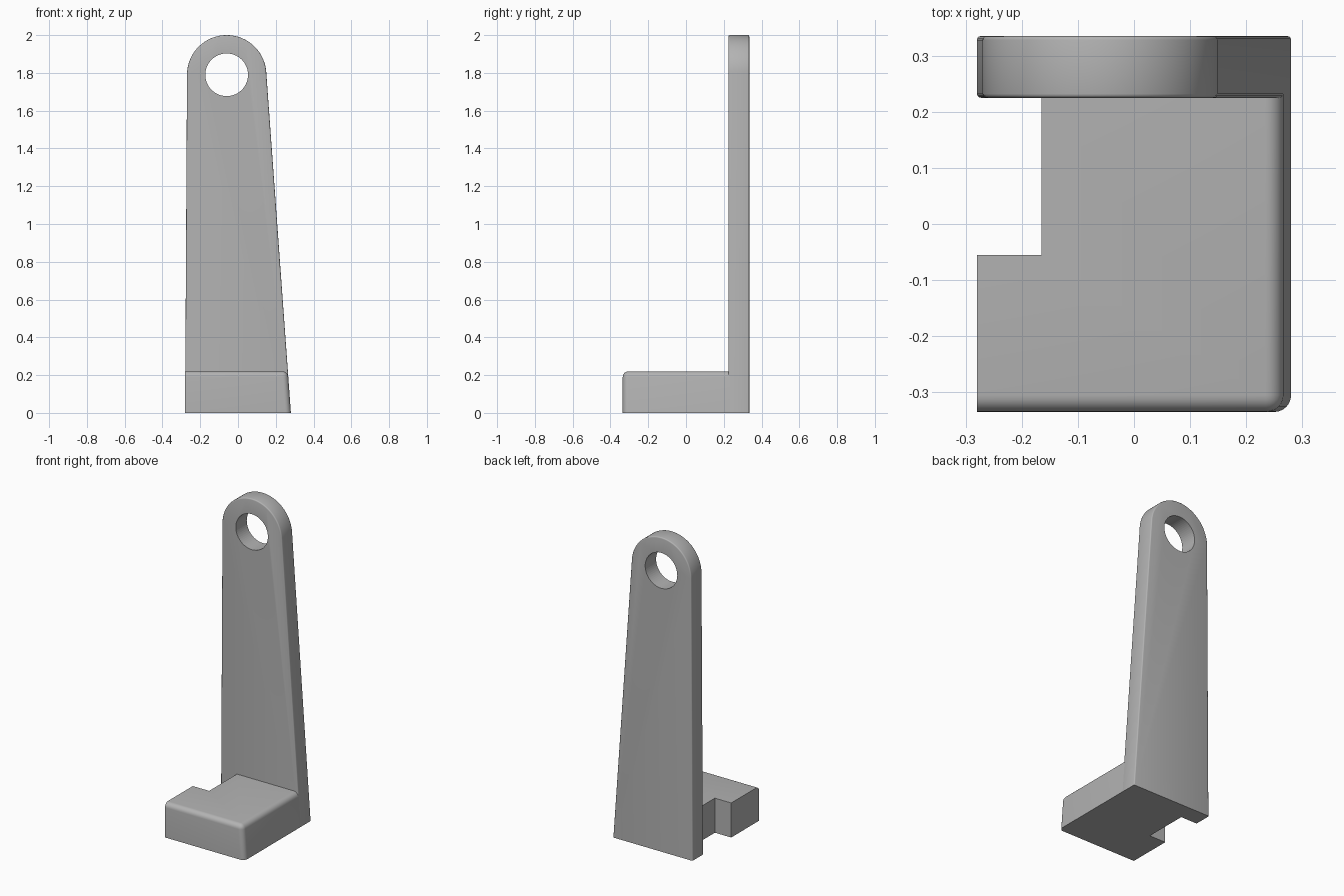
import bpy, bmesh, math
from mathutils import Vector

cube = bpy.data.objects.get("Cube")
if cube:
    bpy.data.objects.remove(cube, do_unlink=True)

grey = bpy.data.materials.new("plain grey")
grey.use_nodes = True
colour = (0.45, 0.45, 0.45, 1)
grey.diffuse_color = colour
grey.node_tree.nodes["Principled BSDF"].inputs["Base Color"].default_value = colour

HALF, FRONT, BACK = 0.28, -0.335, 0.335
PLATE_FRONT = 0.225
BASE_TOP = 0.22
EYE_X, EYE_Z, EYE_R, HOLE_R = -0.06, 1.79, 0.21, 0.113


def prism(points, along):
    """Extrude a closed outline of 3D points along a vector."""
    bm = bmesh.new()
    face = bm.faces.new([bm.verts.new(p) for p in points])
    out = bmesh.ops.extrude_face_region(bm, geom=[face])
    moved = [g for g in out["geom"] if isinstance(g, bmesh.types.BMVert)]
    bmesh.ops.translate(bm, verts=moved, vec=along)
    bmesh.ops.recalc_face_normals(bm, faces=bm.faces)
    return bm


def round_edges(bm, rule, radius, segments):
    edges = [e for e in bm.edges if rule(e)]
    bmesh.ops.bevel(bm, geom=edges, offset=radius, segments=segments,
                    profile=0.5, affect='EDGES', clamp_overlap=True)


def finish(bm, name):
    mesh = bpy.data.meshes.new(name)
    bm.to_mesh(mesh)
    bm.free()
    obj = bpy.data.objects.new(name, mesh)
    bpy.context.collection.objects.link(obj)
    mesh.materials.append(grey)
    return obj


def smooth(obj):
    bpy.ops.object.select_all(action='DESELECT')
    obj.select_set(True)
    bpy.context.view_layer.objects.active = obj
    bpy.ops.object.shade_smooth_by_angle(angle=math.radians(35))


def on_ground(edge):
    return all(v.co.z < 0.001 for v in edge.verts)


# Upright plate: tapered sides tangent to a round eye
def tangent_angle(side):
    to_foot = Vector((side * HALF - EYE_X, -EYE_Z))
    heading = math.atan2(to_foot.y, to_foot.x)
    return heading + side * math.acos(EYE_R / to_foot.length)


start = tangent_angle(1)
sweep = (tangent_angle(-1) - start) % math.tau
STEPS = 48
outline = [(-HALF, PLATE_FRONT, 0), (HALF, PLATE_FRONT, 0)]
for i in range(STEPS + 1):
    a = start + sweep * i / STEPS
    outline.append((EYE_X + EYE_R * math.cos(a), PLATE_FRONT, EYE_Z + EYE_R * math.sin(a)))
bm = prism(outline, (0, BACK - PLATE_FRONT, 0))
round_edges(bm, lambda e: not on_ground(e)
            and abs(e.verts[0].co.y - e.verts[1].co.y) < 0.001, 0.007, 3)
plate = finish(bm, "upright_plate")

# Hole through the eye
bm = bmesh.new()
bmesh.ops.create_cone(bm, cap_ends=True, segments=64, radius1=HOLE_R, radius2=HOLE_R, depth=1)
cutter = finish(bm, "hole_cutter")
cutter.rotation_euler.x = math.pi / 2
cutter.location = (EYE_X, BACK, EYE_Z)
cutter.hide_render = True
cutter.hide_set(True)
cut = plate.modifiers.new("hole", 'BOOLEAN')
cut.operation = 'DIFFERENCE'
cut.solver = 'EXACT'
cut.object = cutter
smooth(plate)

# Foot block with a side notch; its right side follows the plate's taper
NOTCH_X, NOTCH_Y, REAR = -0.165, -0.055, PLATE_FRONT + 0.008
foot = [(-HALF, FRONT), (HALF, FRONT), (HALF, REAR),
        (NOTCH_X, REAR), (NOTCH_X, NOTCH_Y), (-HALF, NOTCH_Y)]
bm = prism([(x, y, 0) for x, y in foot], (0, 0, BASE_TOP))
edge_x = EYE_X + EYE_R * math.cos(start)
edge_z = EYE_Z + EYE_R * math.sin(start)
lean = (HALF - edge_x) / edge_z
for v in bm.verts:
    if v.co.x > 0:
        v.co.x -= lean * v.co.z


def at_front(e):
    return all(v.co.y < FRONT + 0.001 for v in e.verts)


def at_right(e):
    return all(v.co.x > 0.2 for v in e.verts)


def at_rear(e):
    return all(v.co.y > REAR - 0.001 for v in e.verts)


def at_left(e):
    return all(v.co.x < -HALF + 0.001 for v in e.verts)


round_edges(bm, lambda e: not on_ground(e) and not at_rear(e) and not at_left(e)
            and (at_front(e) or at_right(e)), 0.03, 6)
smooth(finish(bm, "foot_block"))
